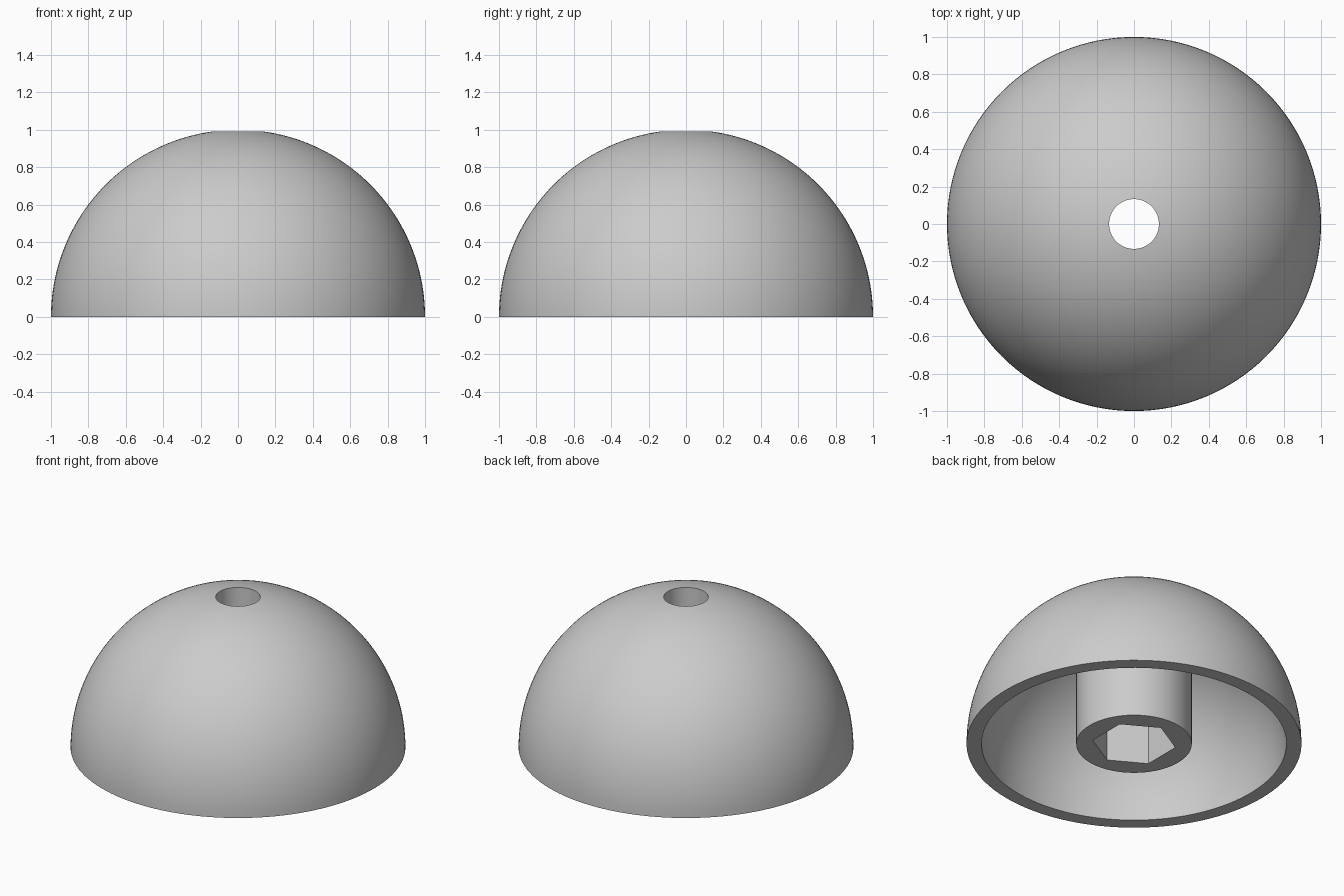
import bpy, bmesh
from math import sin, cos, asin, pi, sqrt, radians

cube = bpy.data.objects.get("Cube")
if cube:
    bpy.data.objects.remove(cube, do_unlink=True)

OUTER, INNER = 1.0, 0.91
BOSS, HOLE = 0.345, 0.133
HEX_RADIUS, HEX_DEPTH = 0.25, 0.35
SEGMENTS, ARC_STEPS = 128, 40

grey = bpy.data.materials.new("light grey")
grey.use_nodes = True
grey.diffuse_color = (0.6, 0.6, 0.6, 1)
grey.node_tree.nodes["Principled BSDF"].inputs["Base Color"].default_value = (0.6, 0.6, 0.6, 1)


def make_object(name, bm):
    bmesh.ops.recalc_face_normals(bm, faces=bm.faces)
    mesh = bpy.data.meshes.new(name)
    bm.to_mesh(mesh)
    bm.free()
    mesh.materials.append(grey)
    obj = bpy.data.objects.new(name, mesh)
    bpy.context.collection.objects.link(obj)
    return obj


def arc(radius, start_r):
    """Profile points from distance start_r off the axis down to the rim."""
    a0 = asin(start_r / radius)
    angles = [a0 + (pi / 2 - a0) * i / ARC_STEPS for i in range(ARC_STEPS + 1)]
    return [(radius * sin(a), radius * cos(a)) for a in angles]


def lathe(name, profile):
    """Turn a closed (radius, height) profile around the z axis."""
    bm = bmesh.new()
    rings = []
    for k in range(SEGMENTS):
        t = 2 * pi * k / SEGMENTS
        rings.append([bm.verts.new((r * cos(t), r * sin(t), z)) for r, z in profile])
    for k in range(SEGMENTS):
        a, b = rings[k], rings[(k + 1) % SEGMENTS]
        for i in range(len(profile)):
            j = (i + 1) % len(profile)
            bm.faces.new((a[i], a[j], b[j], b[i]))
    return make_object(name, bm)


# Hollow dome with its central boss and through hole
profile = arc(OUTER, HOLE) + arc(INNER, BOSS)[::-1] + [(BOSS, 0), (HOLE, 0)]
dome = lathe("dome_with_boss", profile)

# Hexagonal nut pocket cut into the bottom of the boss
bm = bmesh.new()
corners = [radians(30 + 60 * i) for i in range(6)]
base = bm.faces.new([bm.verts.new((HEX_RADIUS * cos(a), HEX_RADIUS * sin(a), -0.1)) for a in corners])
grown = bmesh.ops.extrude_face_region(bm, geom=[base])["geom"]
bmesh.ops.translate(bm, vec=(0, 0, HEX_DEPTH + 0.1),
                    verts=[g for g in grown if isinstance(g, bmesh.types.BMVert)])
cutter = make_object("hex_pocket_cutter", bm)
cutter.hide_render = True

cut = dome.modifiers.new("hex pocket", 'BOOLEAN')
cut.operation = 'DIFFERENCE'
cut.solver = 'EXACT'
cut.object = cutter

bpy.ops.object.select_all(action='DESELECT')
dome.select_set(True)
bpy.context.view_layer.objects.active = dome
bpy.ops.object.modifier_apply(modifier=cut.name)
bpy.data.objects.remove(cutter, do_unlink=True)
bpy.ops.object.shade_smooth_by_angle(angle=radians(30))
